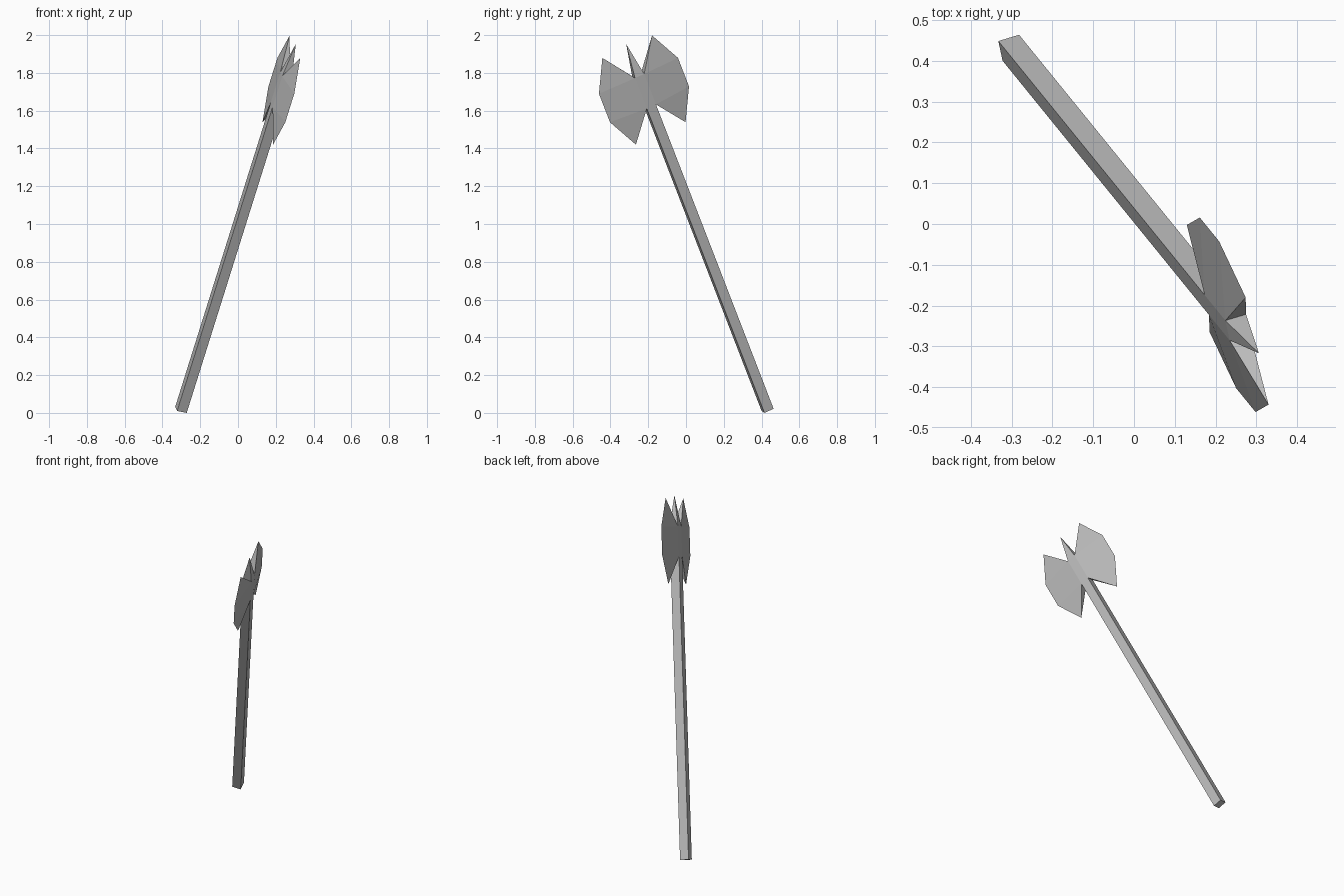
import bpy, bmesh
from mathutils import Matrix, Vector

cube = bpy.data.objects.get("Cube")
if cube:
    bpy.data.objects.remove(cube, do_unlink=True)

# One plain metal for the whole axe
metal = bpy.data.materials.new("grey_metal")
metal.use_nodes = True
grey = (0.5, 0.5, 0.5, 1)
metal.diffuse_color = grey
metal.node_tree.nodes["Principled BSDF"].inputs["Base Color"].default_value = grey

# Leaning frame: z runs up the handle, y points to the back blade
axis = Vector((0.281, -0.346, 0.895)).normalized()
out = Vector((-0.191, 0.894, 0.404))
out = (out - axis * out.dot(axis)).normalized()
side = out.cross(axis)
lean = Matrix((side, out, axis)).transposed().to_4x4()
lean.translation = (-0.302, 0.432, 0.016)

HALF = 0.027              # half the handle's thickness
LOW, HIGH = 1.80, 1.98    # where the blades meet the handle
TIP = 2.164


def add_part(name, verts, faces, turn=0):
    bm = bmesh.new()
    vs = [bm.verts.new(v) for v in verts]
    for f in faces:
        bm.faces.new([vs[i] for i in f])
    bmesh.ops.recalc_face_normals(bm, faces=bm.faces)
    mesh = bpy.data.meshes.new(name)
    bm.to_mesh(mesh)
    bm.free()
    mesh.materials.append(metal)
    obj = bpy.data.objects.new(name, mesh)
    bpy.context.collection.objects.link(obj)
    obj.matrix_world = lean @ Matrix.Rotation(turn, 4, "Z")
    return obj


def square(z):
    return [(x * HALF, y * HALF, z) for x, y in ((-1, -1), (1, -1), (1, 1), (-1, 1))]


# Square handle, open where the blades and spike join it
sides = [(i, (i + 1) % 4, (i + 1) % 4 + 4, i + 4) for i in range(4)]
collar = [tuple(i + 4 for i in sides[k]) for k in (1, 3)]
add_part("handle", square(0) + square(LOW) + square(HIGH),
         [(3, 2, 1, 0)] + sides + collar)

# Top spike
add_part("top_spike", square(HIGH) + [(0, 0, TIP)],
         [(i, (i + 1) % 4, 4) for i in range(4)])

# Wedge blades: thick at the handle, sharp along the outer edge
root = [(x, HALF, z) for x in (-HALF, HALF) for z in (LOW, HIGH)]
edge = [(0, 0.147, 1.635), (0, 0.234, 1.807), (0, 0.234, 1.976), (0, 0.147, 2.148)]
blade_faces = [(0, 2, 4), (3, 1, 7)]
for low, high in ((0, 1), (2, 3)):
    fan = [(low, 4, 5), (low, 5, 6, high), (high, 6, 7)]
    blade_faces += fan if low == 0 else [f[::-1] for f in fan]
for name, turn in (("back_blade", 0), ("front_blade", 3.14159265)):
    add_part(name, root + edge, blade_faces, turn)
